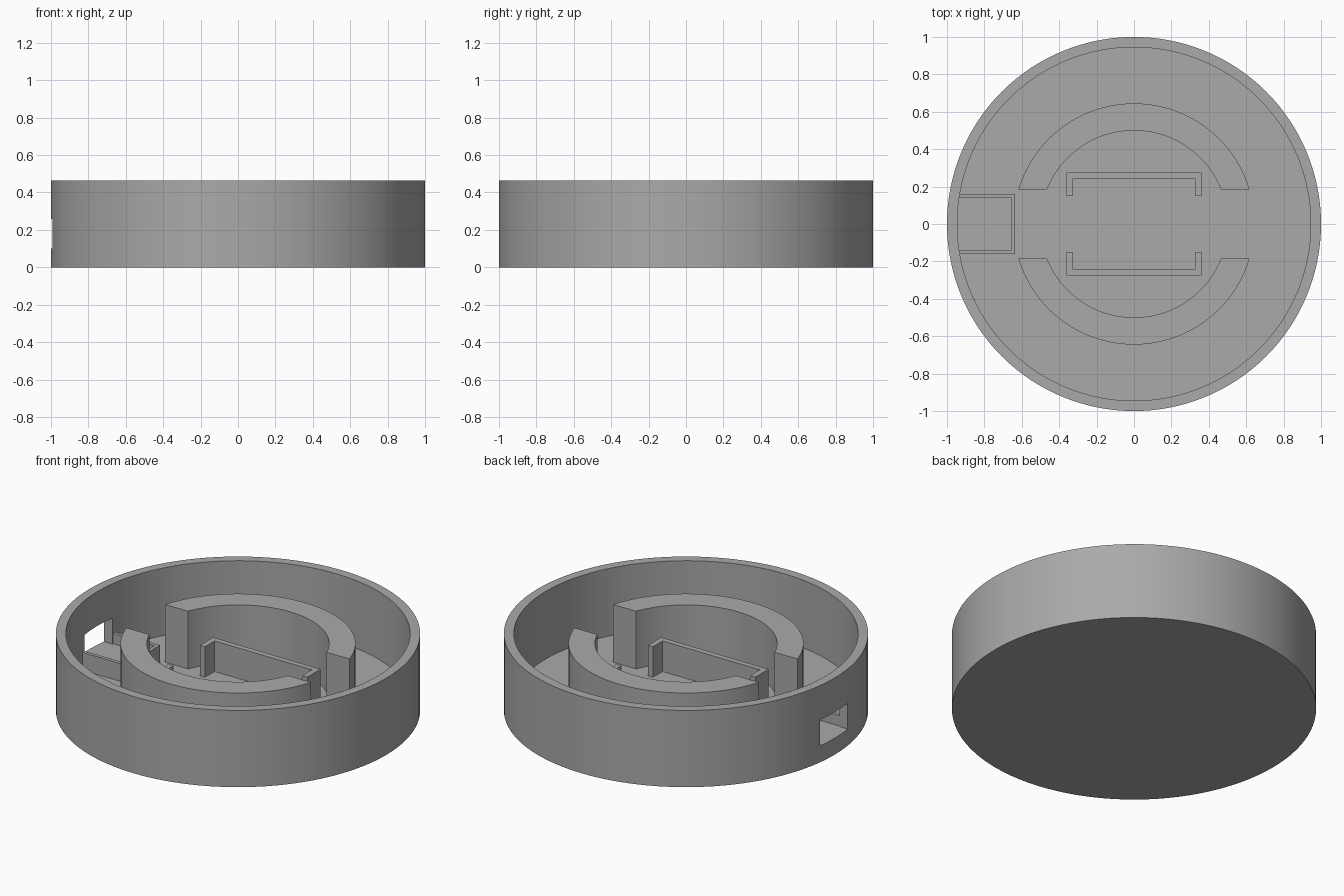
import bpy, bmesh, math

cube = bpy.data.objects.get("Cube")
if cube:
    bpy.data.objects.remove(cube, do_unlink=True)

grey = bpy.data.materials.new("plain_grey")
grey.use_nodes = True
colour = (0.4, 0.4, 0.4, 1)
grey.diffuse_color = colour
grey.node_tree.nodes["Principled BSDF"].inputs["Base Color"].default_value = colour

HEIGHT, FLOOR = 0.465, 0.055
OUTER, INNER = 1.0, 0.945
SINK = 0.01  # parts reach slightly into the floor


def make(name, bm):
    bmesh.ops.recalc_face_normals(bm, faces=bm.faces)
    mesh = bpy.data.meshes.new(name)
    bm.to_mesh(mesh)
    bm.free()
    mesh.materials.append(grey)
    ob = bpy.data.objects.new(name, mesh)
    bpy.context.collection.objects.link(ob)
    return ob


def prism(name, outline, z0, z1):
    """Extrude a flat outline from z0 up to z1."""
    bm = bmesh.new()
    face = bm.faces.new([bm.verts.new((x, y, z0)) for x, y in outline])
    top = bmesh.ops.extrude_face_region(bm, geom=[face])["geom"]
    verts = [v for v in top if isinstance(v, bmesh.types.BMVert)]
    bmesh.ops.translate(bm, verts=verts, vec=(0, 0, z1 - z0))
    return make(name, bm)


def box(name, x0, x1, y0, y1, z0, z1):
    return prism(name, [(x0, y0), (x1, y0), (x1, y1), (x0, y1)], z0, z1)


def smooth(ob):
    bpy.ops.object.select_all(action="DESELECT")
    ob.select_set(True)
    bpy.context.view_layer.objects.active = ob
    bpy.ops.object.shade_smooth_by_angle(angle=math.radians(30))


# Round shell: lathed cup with a solid floor
profile = [(0, 0), (OUTER, 0), (OUTER, HEIGHT), (INNER, HEIGHT), (INNER, FLOOR), (0, FLOOR)]
bm = bmesh.new()
verts = [bm.verts.new((r, 0, z)) for r, z in profile]
edges = [bm.edges.new(pair) for pair in zip(verts, verts[1:])]
bmesh.ops.spin(bm, geom=verts + edges, axis=(0, 0, 1), cent=(0, 0, 0),
               angle=math.tau, steps=128)
bmesh.ops.remove_doubles(bm, verts=bm.verts, dist=0.0001)
shell = make("round_shell", bm)

# Cable opening through the right wall
cutter = box("opening_cutter", -1.1, -0.9, -0.133, 0.133, 0.1, 0.257)
cutter.hide_render = True
cutter.hide_viewport = True
cut = shell.modifiers.new("cable_opening", "BOOLEAN")
cut.object = cutter
cut.operation = "DIFFERENCE"
cut.solver = "EXACT"
smooth(shell)

# Two tall arcs around the middle, with straight ends
GAP, R_OUT, R_IN, STEPS = 0.185, 0.645, 0.5, 48


def arc(radius):
    start = math.asin(GAP / radius)
    sweep = math.pi - 2 * start
    return [(radius * math.cos(start + sweep * i / STEPS),
             radius * math.sin(start + sweep * i / STEPS)) for i in range(STEPS + 1)]


for side, name in ((1, "back_arc"), (-1, "front_arc")):
    outline = [(x, y * side) for x, y in arc(R_OUT) + arc(R_IN)[::-1]]
    smooth(prism(name, outline, FLOOR - SINK, 0.405))

# Two bracket clips in the centre
X, Y, TIP, T = 0.36, 0.276, 0.15, 0.034
half = [(X, Y), (X, TIP), (X - T, TIP), (X - T, Y - T)]
bracket = half + [(-x, y) for x, y in reversed(half)]
for side, name in ((1, "back_bracket"), (-1, "front_bracket")):
    prism(name, [(x, y * side) for x, y in bracket], FLOOR - SINK, 0.24)

# Connector tray behind the opening: raised bed with a low U-shaped rim
TX, TY, TW, WALL_X = -0.635, 0.16, 0.021, -0.95
box("tray_bed", WALL_X + 0.004, TX - TW / 2, -TY + TW / 2, TY - TW / 2, FLOOR - SINK, 0.1)
rim_half = [(WALL_X + 0.01, TY), (TX, TY)]
rim_inner = [(TX - TW, TY - TW), (WALL_X + 0.01, TY - TW)]
u_shape = rim_half + [(x, -y) for x, y in reversed(rim_half)]
u_shape += [(x, -y) for x, y in reversed(rim_inner)] + rim_inner
prism("tray_rim", u_shape, FLOOR - SINK, 0.163)
